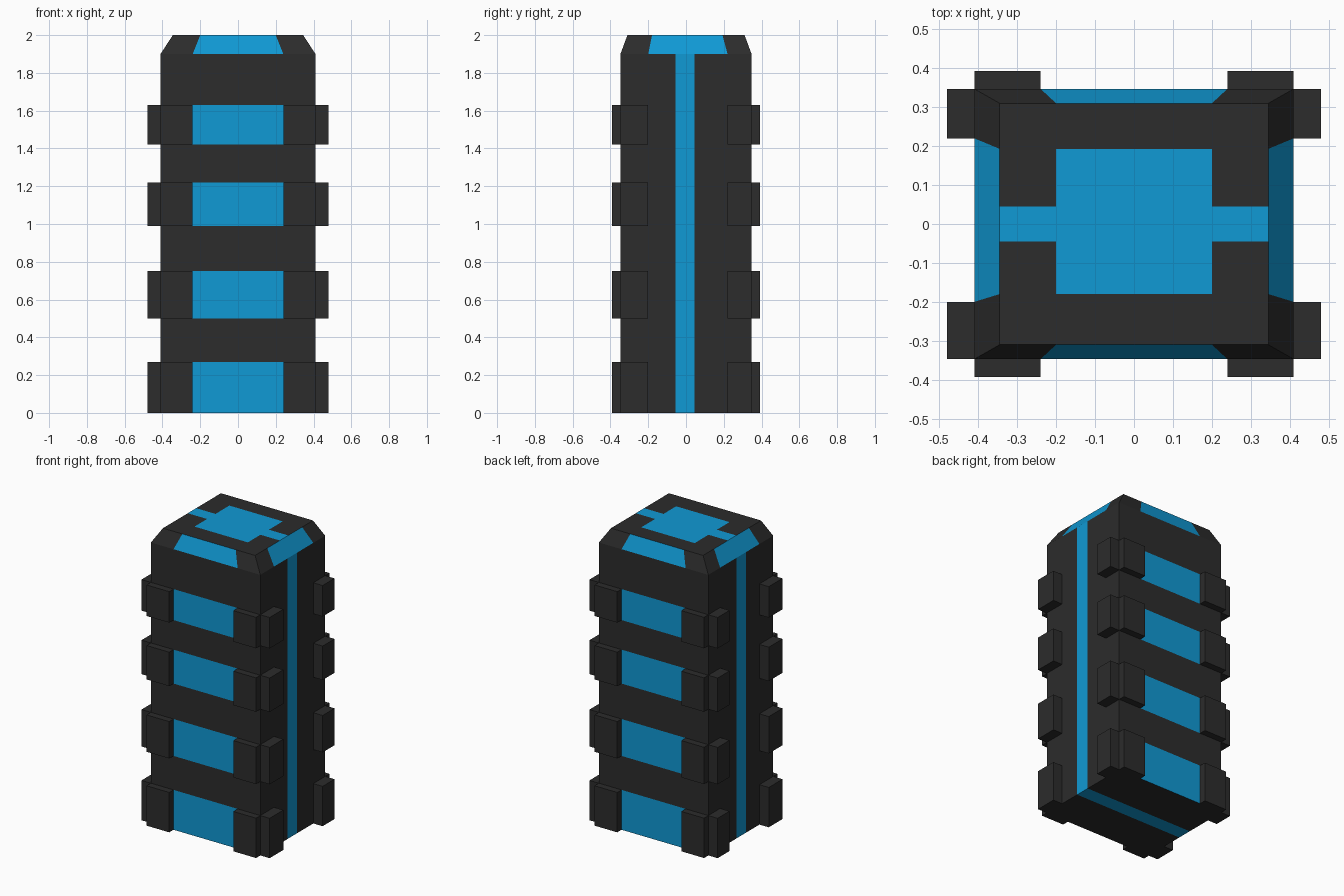
import bpy, bmesh
from mathutils import Vector

if "Cube" in bpy.data.objects:
    bpy.data.objects.remove(bpy.data.objects["Cube"])


def material(name, rgb):
    m = bpy.data.materials.new(name)
    m.diffuse_color = (*rgb, 1)
    m.use_nodes = True
    m.node_tree.nodes["Principled BSDF"].inputs["Base Color"].default_value = m.diffuse_color
    return m


DARK = material("charcoal", (0.025, 0.025, 0.025))
BLUE = material("blue", (0.005, 0.32, 0.66))
BANDS = [(0, 0.27), (0.5, 0.75), (0.99, 1.22), (1.42, 1.63)]
X, Y = Vector((1, 0, 0)), Vector((0, 1, 0))
HX, HY, SHOULDER, TOP = 0.41, 0.347, 1.9, 2.0


def box(bm, lo, hi):
    lo, hi = Vector(lo), Vector(hi)
    verts = bmesh.ops.create_cube(bm, size=1)["verts"]
    for v in verts:
        v.co = (lo + hi) / 2 + v.co * (hi - lo)
    return verts


def cut(bm, co, no):
    bmesh.ops.bisect_plane(bm, geom=bm.verts[:] + bm.edges[:] + bm.faces[:],
                           plane_co=co, plane_no=no)


def finish(bm, name, is_blue=None, hidden=None):
    """Drop mating faces, colour faces by position and make the object."""
    bm.normal_update()
    if hidden:
        bmesh.ops.delete(bm, geom=[f for f in bm.faces if hidden(f)], context='FACES')
    for f in bm.faces:
        f.material_index = int(bool(is_blue and is_blue(f.calc_center_median(), f.normal)))
    me = bpy.data.meshes.new(name)
    bm.to_mesh(me)
    bm.free()
    me.materials.append(DARK)
    if is_blue:
        me.materials.append(BLUE)
    obj = bpy.data.objects.new(name, me)
    bpy.context.collection.objects.link(obj)


# Tower body with flush blue bands front and back, stripe down sides and underneath
bm = bmesh.new()
box(bm, (-HX, -HY, 0), (HX, HY, SHOULDER))
for x in (-0.24, 0.24):
    cut(bm, X * x, X)
for y in (-0.055, 0.045):
    cut(bm, Y * y, Y)
for z in [z for band in BANDS for z in band if z > 0]:
    cut(bm, (0, 0, z), (0, 0, 1))


def body_blue(c, n):
    if abs(n.y) > 0.5:
        return abs(c.x) < 0.24 and any(a < c.z < b for a, b in BANDS)
    return -0.055 < c.y < 0.045


finish(bm, "body", body_blue, lambda f: f.normal.z > 0.5)

# Chamfered cap; sloping cuts make tapered panels and the square on top
bm = bmesh.new()
for v in box(bm, (-HX, -HY, SHOULDER), (HX, HY, TOP)):
    if v.co.z > 1.95:
        v.co.x *= 0.345 / HX
        v.co.y *= 0.31 / HY
for axis, low, high in ((X, -0.24, -0.2), (X, 0.24, 0.2), (Y, -0.2, -0.18), (Y, 0.22, 0.193)):
    cut(bm, axis * low + Vector((0, 0, SHOULDER)),
        axis * (TOP - SHOULDER) - Vector((0, 0, high - low)))
for y in (-0.045, 0.045):
    cut(bm, Y * y, Y)


def cap_blue(c, n):
    if n.z > 0.95:
        return abs(c.y) < 0.045 or (abs(c.x) < 0.2 and -0.18 < c.y < 0.193)
    if abs(n.y) > abs(n.x):
        return abs(c.x) < 0.23
    return -0.19 < c.y < 0.206


finish(bm, "cap", cap_blue, lambda f: f.normal.z < -0.5)

# Raised corner lugs: one pair of plates per corner on each band
for i, (z0, z1) in enumerate(BANDS, 1):
    for sy, end in ((-1, "front"), (1, "back")):
        for sx, side in ((-1, "left"), (1, "right")):
            inner = 0.2 if sy < 0 else 0.22
            for kind, (x0, x1), (y0, y1) in (
                    ("face", (0.24, HX), (HY, 0.393)),
                    ("side", (HX, 0.48), (inner, HY))):
                bm = bmesh.new()
                xs, ys = sorted((sx * x0, sx * x1)), sorted((sy * y0, sy * y1))
                box(bm, (xs[0], ys[0], z0), (xs[1], ys[1], z1))
                finish(bm, f"{end}_{side}_{kind}_lug_{i}")
